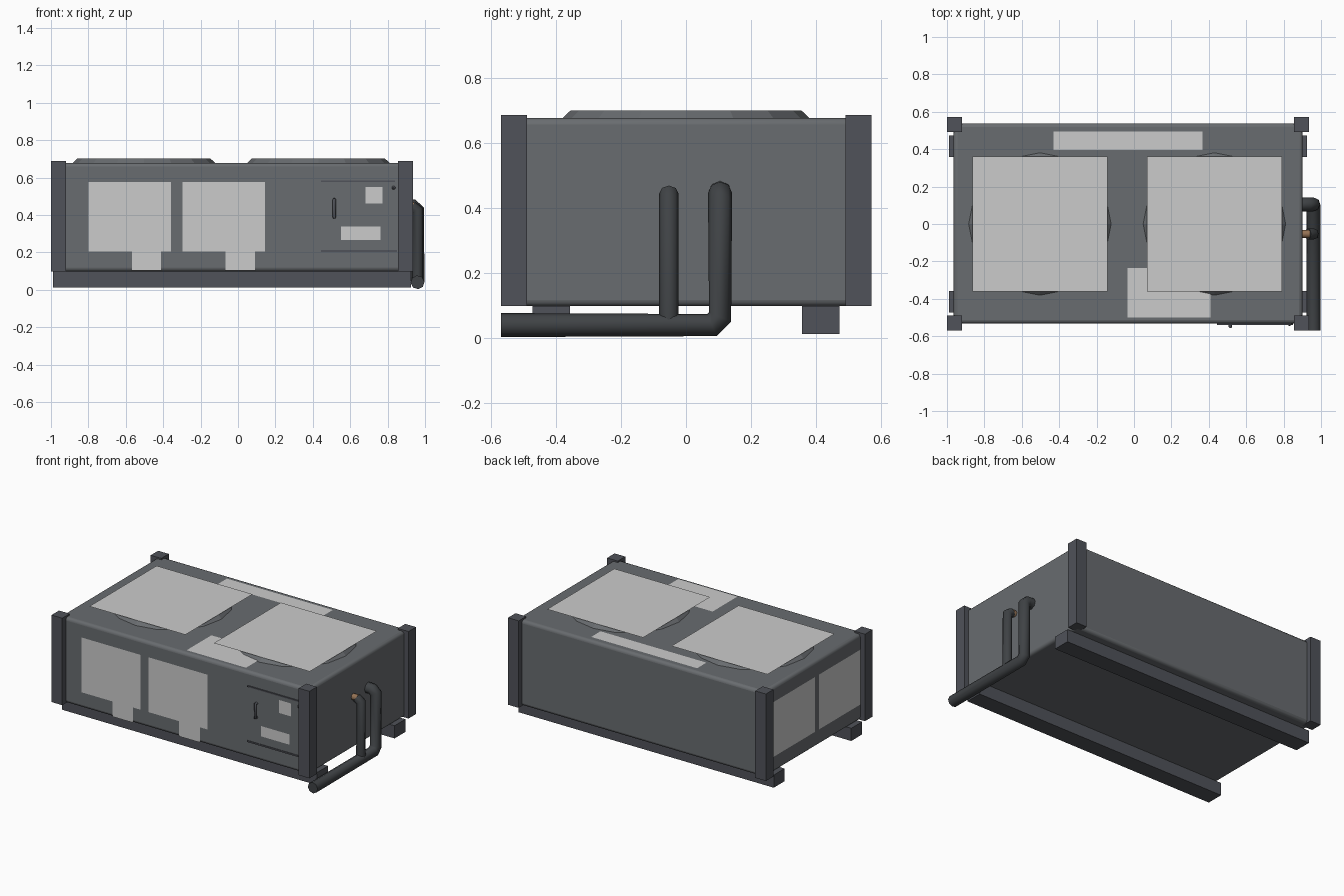
import bpy, math
from mathutils import Vector

if "Cube" in bpy.data.objects:
    bpy.data.objects.remove(bpy.data.objects["Cube"])


def material(name, color):
    m = bpy.data.materials.new(name)
    m.diffuse_color = color
    m.use_nodes = True
    m.node_tree.nodes["Principled BSDF"].inputs["Base Color"].default_value = m.diffuse_color
    return m


DARK = material("dark_metal", (0.14, 0.15, 0.16, 1))
FRAME = material("frame_metal", (0.08, 0.085, 0.1, 1))
PIPE = material("pipe_metal", (0.05, 0.055, 0.06, 1))
COPPER = material("copper", (0.3, 0.17, 0.09, 1))


def box(name, lo, hi, mat=None, bevel=0):
    lo, hi = Vector(lo), Vector(hi)
    bpy.ops.mesh.primitive_cube_add(size=1, location=(lo + hi) / 2)
    o = bpy.context.object
    o.name = name
    o.scale = hi - lo
    bpy.ops.object.transform_apply(location=False, rotation=False, scale=True)
    if mat:
        o.data.materials.append(mat)
    if bevel:
        b = o.modifiers.new("bevel", 'BEVEL')
        b.width, b.segments = bevel, 3
        bpy.ops.object.shade_smooth_by_angle()
    return o


def sheet(name, pts):
    """Flat polygon used for the light grille sheets."""
    me = bpy.data.meshes.new(name)
    me.from_pydata(pts, [], [list(range(len(pts)))])
    o = bpy.data.objects.new(name, me)
    bpy.context.collection.objects.link(o)
    return o


def top_sheet(name, x0, x1, y0, y1, z):
    sheet(name, [(x0, y0, z), (x1, y0, z), (x1, y1, z), (x0, y1, z)])


def front_sheet(name, x0, x1, z0, z1, y):
    sheet(name, [(x0, y, z0), (x1, y, z0), (x1, y, z1), (x0, y, z1)])


def tube(name, pts, r, mat):
    cu = bpy.data.curves.new(name, 'CURVE')
    cu.dimensions = '3D'
    cu.bevel_depth, cu.bevel_resolution, cu.use_fill_caps = r, 2, True
    s = cu.splines.new('POLY')
    s.points.add(len(pts) - 1)
    for p, c in zip(s.points, pts):
        p.co = (*c, 1)
    o = bpy.data.objects.new(name, cu)
    bpy.context.collection.objects.link(o)
    cu.materials.append(mat)
    bpy.ops.object.select_all(action='DESELECT')
    o.select_set(True)
    bpy.context.view_layer.objects.active = o
    bpy.ops.object.convert(target='MESH')
    bpy.ops.object.shade_smooth_by_angle(angle=math.radians(50))


# Cabinet
box("cabinet", (-0.965, -0.532, 0.098), (0.902, 0.538, 0.678), DARK, 0.02)

# Corner posts and base skids
for sx, x in (("left", -0.96), ("right", 0.895)):
    for sy, y in (("front", -0.53), ("back", 0.532)):
        box(f"{sy}_{sx}_post", (x - 0.04, y - 0.04, 0.098), (x + 0.04, y + 0.04, 0.688), FRAME)
for side, y in (("front", -0.415), ("back", 0.415)):
    box(f"{side}_skid", (-0.99, y - 0.058, 0.012), (0.925, y + 0.058, 0.098), FRAME)

# Fan rings with square grilles on top
for side, x in (("left", -0.503), ("right", 0.43)):
    bpy.ops.mesh.primitive_cone_add(vertices=16, radius1=0.383, radius2=0.355, depth=0.026,
                                    location=(x, 0, 0.689))
    ring = bpy.context.object
    ring.name = side + "_fan_ring"
    ring.data.materials.append(DARK)
    top_sheet(side + "_fan_grille", x - 0.36, x + 0.36, -0.36, 0.36, 0.7035)

# Flat labels on the roof
top_sheet("back_roof_strip", -0.43, 0.365, 0.395, 0.495, 0.681)
top_sheet("front_roof_plate", -0.035, 0.41, -0.5, -0.235, 0.681)

# Front intake grilles with lower drain tabs
for side, x in (("left", -0.8), ("right", -0.298)):
    front_sheet(side + "_intake_grille", x, x + 0.443, 0.205, 0.577, -0.536)
    front_sheet(side + "_intake_tab", x + 0.232, x + 0.388, 0.102, 0.205, -0.536)

# Left end grilles
for side, y0, y1 in (("front", -0.485, -0.04), ("back", 0.0, 0.445)):
    sheet(side + "_end_grille", [(-0.969, y1, 0.205), (-0.969, y0, 0.205),
                                 (-0.969, y0, 0.577), (-0.969, y1, 0.577)])

# Control door with lip, screens, handle and knob
box("control_door", (0.45, -0.535, 0.205), (0.85, -0.52, 0.58), DARK)
box("door_top_lip", (0.445, -0.539, 0.575), (0.84, -0.525, 0.584), FRAME)
box("door_bottom_lip", (0.445, -0.539, 0.202), (0.85, -0.525, 0.212), FRAME)
front_sheet("small_screen", 0.682, 0.772, 0.462, 0.55, -0.537)
front_sheet("wide_screen", 0.55, 0.762, 0.267, 0.337, -0.537)
tube("door_handle", [(0.515, -0.53, 0.388), (0.515, -0.55, 0.388),
                     (0.515, -0.55, 0.482), (0.515, -0.53, 0.482)], 0.009, FRAME)
bpy.ops.mesh.primitive_uv_sphere_add(segments=8, ring_count=6, radius=0.01,
                                     location=(0.832, -0.535, 0.545))
bpy.context.object.name = "door_knob"
bpy.context.object.data.materials.append(FRAME)

# Side pipes: both drop from the cabinet wall, then run forward along the ground
X = 0.96
tube("tall_pipe", [(0.895, 0.105, 0.447), (0.935, 0.105, 0.447), (X, 0.105, 0.425), (X, 0.105, 0.065),
                   (X, 0.08, 0.04), (X, -0.57, 0.04)], 0.037, PIPE)
tube("short_pipe", [(0.93, -0.053, 0.445), (X, -0.053, 0.425), (X, -0.053, 0.04)], 0.03, PIPE)
tube("short_pipe_fitting", [(0.895, -0.053, 0.447), (0.94, -0.053, 0.447)], 0.022, COPPER)
